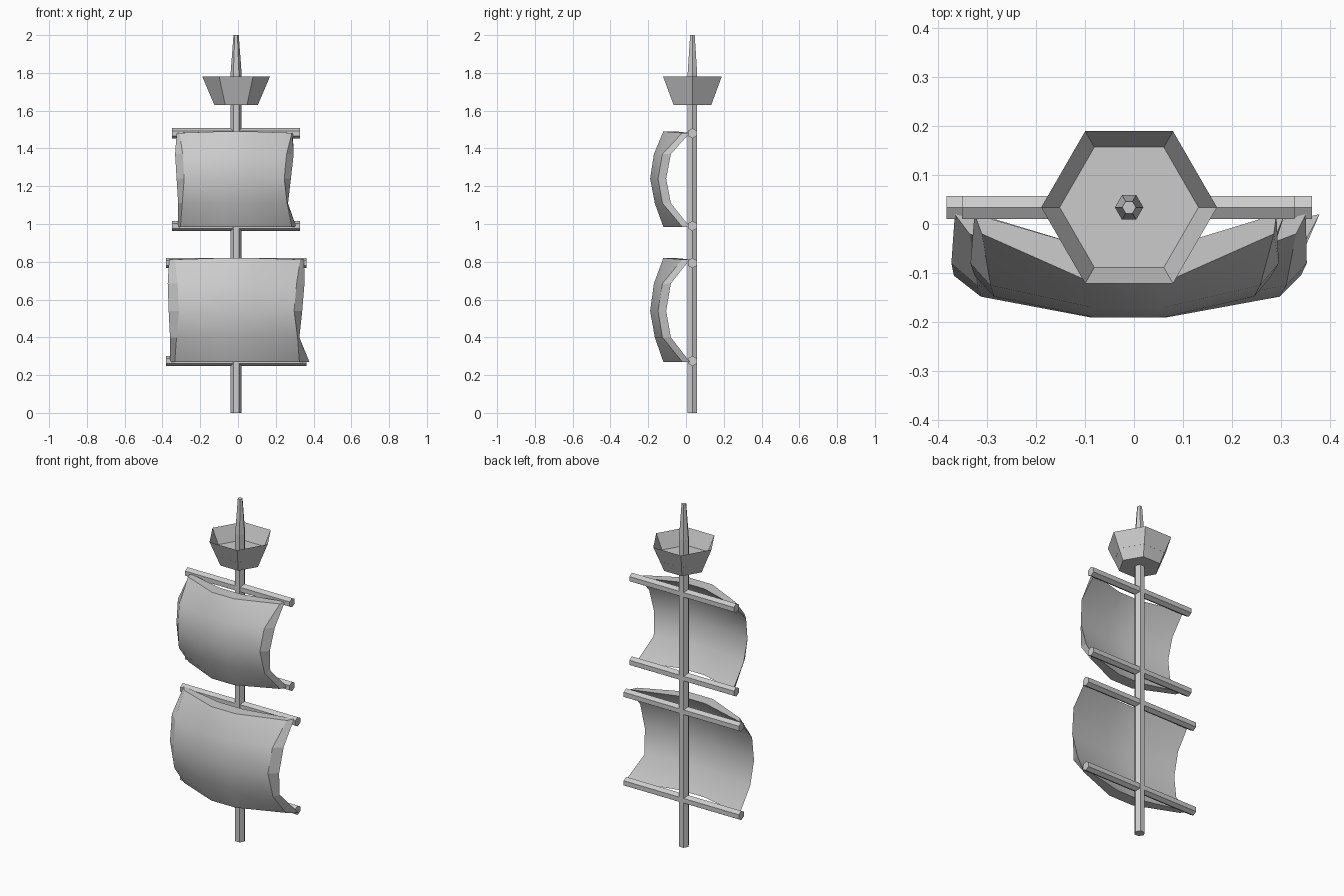
import bpy, bmesh, math

if "Cube" in bpy.data.objects:
    bpy.data.objects.remove(bpy.data.objects["Cube"])

CX, CY = -0.01, 0.034   # mast axis


def make(name, bm):
    bmesh.ops.recalc_face_normals(bm, faces=bm.faces[:])
    me = bpy.data.meshes.new(name)
    bm.to_mesh(me)
    bm.free()
    ob = bpy.data.objects.new(name, me)
    bpy.context.collection.objects.link(ob)
    return ob


def hex_lathe(name, profile, cap_start=True, cap_end=True):
    """Six-sided stack of (radius, z) rings around the mast axis."""
    bm = bmesh.new()
    rings = [[bm.verts.new((CX + r * math.cos(i * math.pi / 3),
                            CY + r * math.sin(i * math.pi / 3), z)) for i in range(6)]
             for r, z in profile]
    for a, b in zip(rings, rings[1:]):
        for i in range(6):
            j = (i + 1) % 6
            bm.faces.new((a[i], a[j], b[j], b[i]))
    if cap_start:
        bm.faces.new(rings[0][::-1])
    if cap_end:
        bm.faces.new(rings[-1])
    return make(name, bm)


def yard(name, x0, x1, z, r=0.027):
    """Horizontal hexagonal spar along x, one corner up."""
    bm = bmesh.new()
    ends = [[bm.verts.new((x, CY + r * math.sin(i * math.pi / 3),
                           z + r * math.cos(i * math.pi / 3))) for i in range(6)]
            for x in (x0, x1)]
    for i in range(6):
        j = (i + 1) % 6
        bm.faces.new((ends[0][i], ends[0][j], ends[1][j], ends[1][i]))
    bm.faces.new(ends[0])
    bm.faces.new(ends[1][::-1])
    return make(name, bm)


# depth of the billow per row, from top to bottom
FRONT_MID = (-0.12, -0.17, -0.19, -0.165, -0.12)
FRONT_SIDE = (-0.02, -0.125, -0.148, -0.125, -0.02)
BACK_MID = (-0.05, -0.12, -0.14, -0.12, -0.05)
BACK_SIDE = (0.02, -0.08, -0.105, -0.08, 0.02)


def sail(name, zs, mid, front_l, front_r, back_l, back_r):
    """Thick billowing cloth: front and back grids joined round the border."""
    bm = bmesh.new()

    def grid(left, right, ym, ys):
        g = []
        for r in range(5):
            z_side = zs[r] - (0.008 if r == 0 else 0)
            g.append([bm.verts.new(p) for p in (
                (left[r], ys[r], z_side), (mid[0], ym[r], zs[r]),
                (mid[1], ym[r], zs[r]), (right[r], ys[r], z_side))])
        for r in range(4):
            for c in range(3):
                f = bm.faces.new((g[r][c], g[r + 1][c], g[r + 1][c + 1], g[r][c + 1]))
                f.smooth = True
        return g

    def border(g):
        return (g[0] + [g[r][3] for r in (1, 2, 3)] + g[4][::-1]
                + [g[r][0] for r in (3, 2, 1)])

    a = border(grid(front_l, front_r, FRONT_MID, FRONT_SIDE))
    b = border(grid(back_l, back_r, BACK_MID, BACK_SIDE))
    for i in range(len(a)):
        j = (i + 1) % len(a)
        bm.faces.new((a[i], a[j], b[j], b[i]))
    return make(name, bm)


# mast with tapered tip
hex_lathe("mast", [(0.029, 0), (0.029, 1.8), (0.014, 2.0)])

# lookout basket: flared thin wall, closed underneath, raised floor
hex_lathe("lookout_basket", [(0.115, 1.63), (0.179, 1.78)], cap_end=False)
hex_lathe("lookout_floor", [(0.142, 1.692)], cap_start=False)

# yards
for nm, z in (("upper_yard_top", 1.48), ("upper_yard_bottom", 0.99)):
    yard(nm, -0.35, 0.327, z)
for nm, z in (("lower_yard_top", 0.793), ("lower_yard_bottom", 0.275)):
    yard(nm, -0.382, 0.363, z)

# sails
sail("upper_sail", (1.49, 1.37, 1.24, 1.11, 0.985), (-0.085, 0.06),
     (-0.31, -0.292, -0.285, -0.295, -0.305), (0.285, 0.257, 0.245, 0.26, 0.285),
     (-0.325, -0.333, -0.325, -0.317, -0.317), (0.29, 0.295, 0.28, 0.265, 0.307))
sail("lower_sail", (0.82, 0.685, 0.54, 0.40, 0.27), (-0.09, 0.068),
     (-0.335, -0.32, -0.312, -0.325, -0.335), (0.33, 0.31, 0.297, 0.315, 0.325),
     (-0.365, -0.372, -0.367, -0.36, -0.36), (0.35, 0.352, 0.34, 0.325, 0.378))
